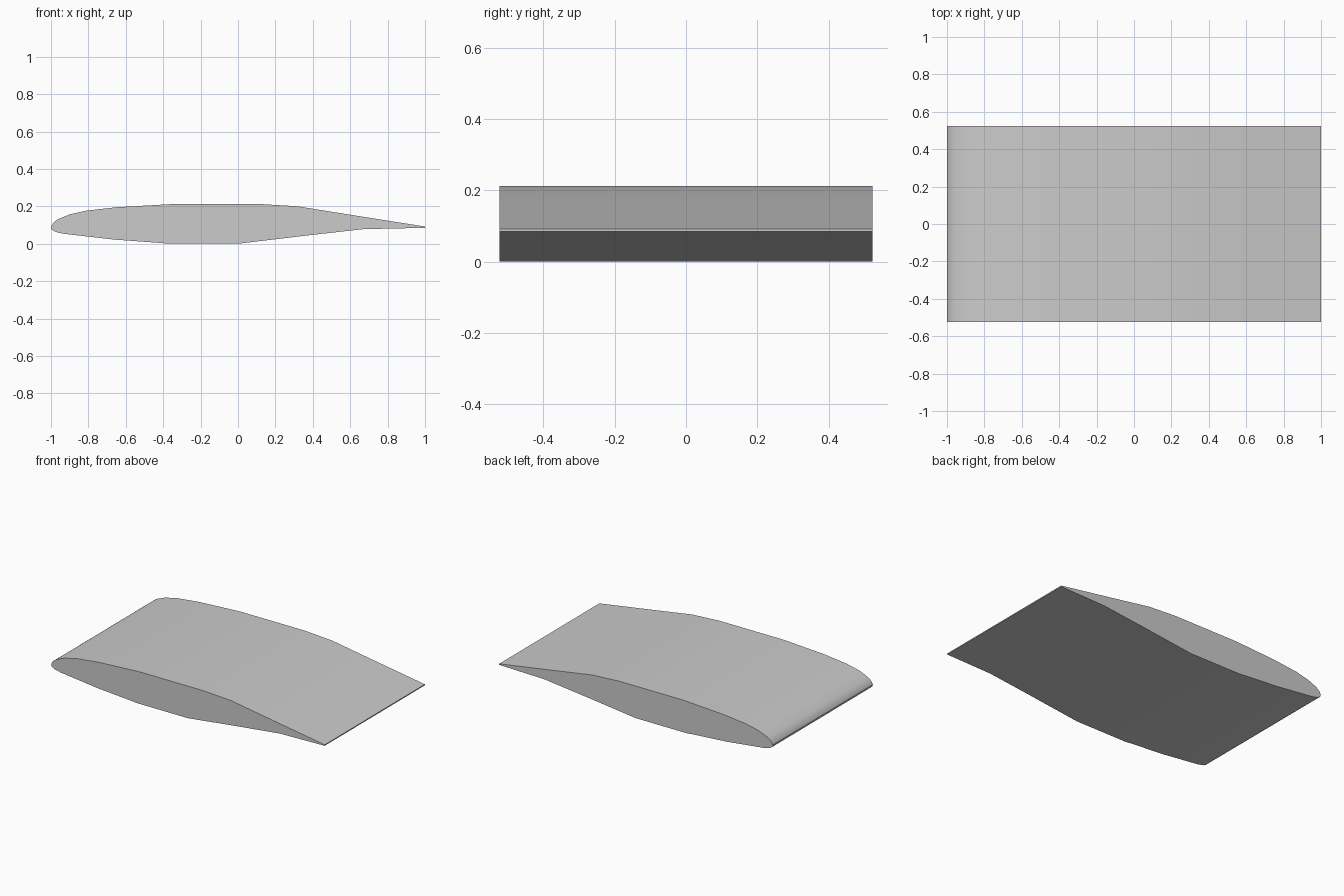
import bpy
import bmesh
import math

cube = bpy.data.objects.get("Cube")
if cube:
    bpy.data.objects.remove(cube, do_unlink=True)

HALF_SPAN = 0.523

# Section outline from the leading edge to the trailing edge, as (x, z)
UPPER = [(-1, 0.09), (-0.99, 0.11), (-0.965, 0.13), (-0.9, 0.157),
         (-0.81, 0.177), (-0.65, 0.195), (-0.35, 0.212), (0.12, 0.212),
         (0.32, 0.2), (0.6, 0.155), (1, 0.092)]
LOWER = [(-0.995, 0.075), (-0.975, 0.063), (-0.93, 0.053), (-0.66, 0.022),
         (-0.41, 0.004), (-0.38, 0), (0, 0), (0.05, 0.006),
         (0.36, 0.043), (0.67, 0.078), (1, 0.085)]


def make_material(name, colour):
    mat = bpy.data.materials.new(name)
    mat.use_nodes = True
    mat.diffuse_color = colour
    mat.node_tree.nodes["Principled BSDF"].inputs["Base Color"].default_value = colour
    return mat


def extrude_section(name, outline, half_span, mat):
    """Sweep a closed section along y and cap both ends."""
    bm = bmesh.new()
    cap = bm.faces.new([bm.verts.new((x, -half_span, z)) for x, z in outline])
    swept = bmesh.ops.extrude_face_region(bm, geom=[cap], use_keep_orig=True)
    moved = [g for g in swept["geom"] if isinstance(g, bmesh.types.BMVert)]
    bmesh.ops.translate(bm, verts=moved, vec=(0, 2 * half_span, 0))
    bmesh.ops.recalc_face_normals(bm, faces=bm.faces)
    mesh = bpy.data.meshes.new(name)
    bm.to_mesh(mesh)
    bm.free()
    mesh.materials.append(mat)
    obj = bpy.data.objects.new(name, mesh)
    bpy.context.collection.objects.link(obj)
    return obj


# Wing section, smooth along the skin with sharp end caps
grey = make_material("light grey", (0.6, 0.6, 0.6, 1))
wing = extrude_section("wing_section", UPPER + LOWER[::-1], HALF_SPAN, grey)
bpy.ops.object.select_all(action="DESELECT")
wing.select_set(True)
bpy.context.view_layer.objects.active = wing
bpy.ops.object.shade_smooth_by_angle(angle=math.radians(30))
